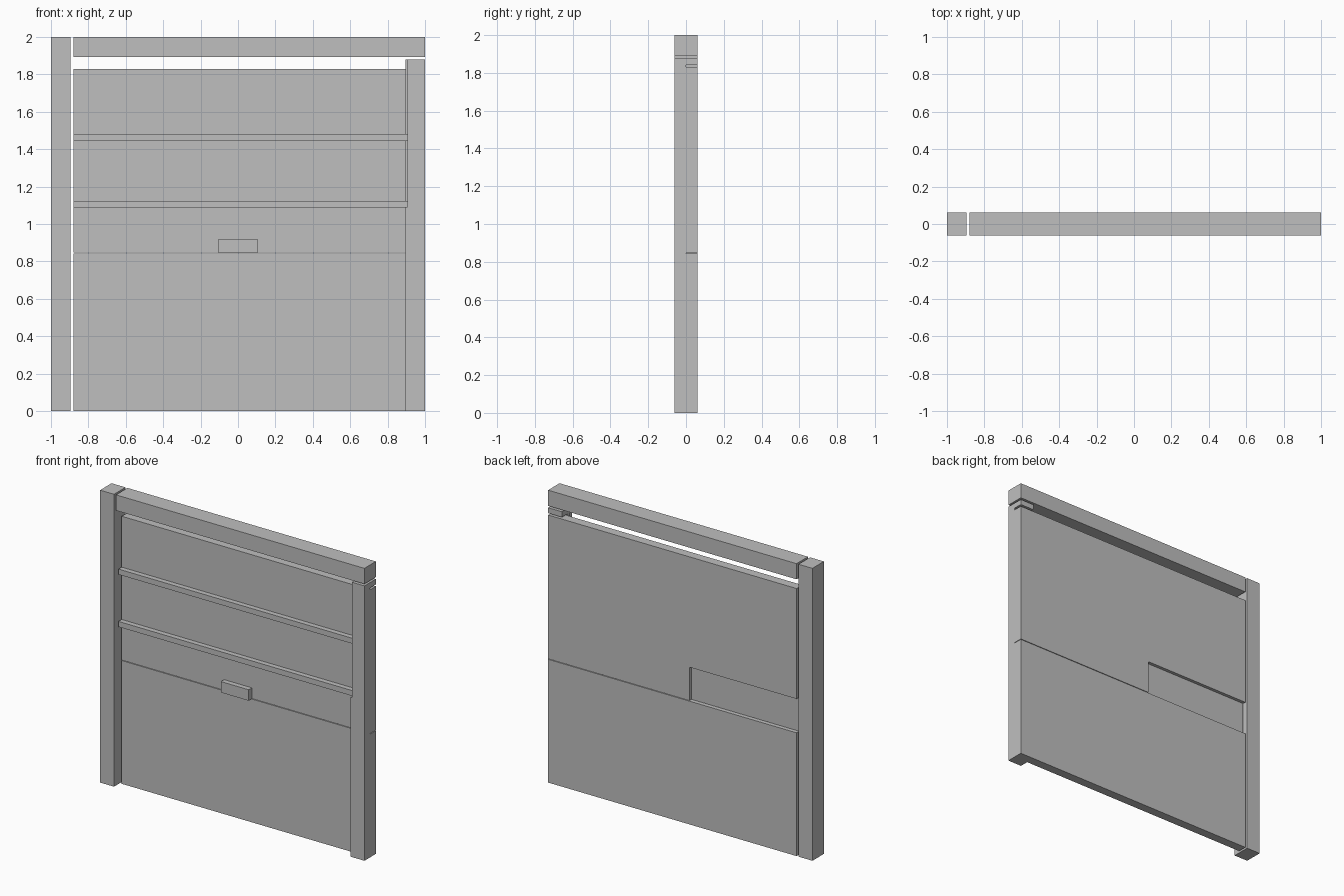
import bpy
import bmesh
from mathutils import Vector

cube = bpy.data.objects.get("Cube")
if cube:
    bpy.data.objects.remove(cube)

grey = bpy.data.materials.new("plain_grey")
grey.use_nodes = True
colour = (0.52, 0.52, 0.52, 1)
grey.diffuse_color = colour
grey.node_tree.nodes["Principled BSDF"].inputs["Base Color"].default_value = colour


def prism(name, points, axis, length):
    """Extrude a closed outline of 3D points along an axis."""
    bm = bmesh.new()
    face = bm.faces.new([bm.verts.new(p) for p in points])
    result = bmesh.ops.extrude_face_region(bm, geom=[face], use_keep_orig=True)
    moved = [v for v in result["geom"] if isinstance(v, bmesh.types.BMVert)]
    bmesh.ops.translate(bm, verts=moved, vec=Vector(axis) * length)
    bmesh.ops.recalc_face_normals(bm, faces=bm.faces)
    mesh = bpy.data.meshes.new(name)
    bm.to_mesh(mesh)
    bm.free()
    mesh.materials.append(grey)
    obj = bpy.data.objects.new(name, mesh)
    bpy.context.collection.objects.link(obj)
    return obj


def box(name, x, y, z):
    outline = [(x[0], y[0], z[0]), (x[1], y[0], z[0]),
               (x[1], y[1], z[0]), (x[0], y[1], z[0])]
    return prism(name, outline, (0, 0, 1), z[1] - z[0])


FRONT, BACK = -0.062, 0.062
LEFT_EDGE = -0.88      # shared end of beam, boards and rails
POST_IN = 0.895        # inner face of the shorter post
GAP_Z = 0.845          # seam between lower and upper boards
POST_TOP, BOARD_TOP = 1.88, 1.83

# Outer frame
box("tall_post", (-1, -0.895), (FRONT, BACK), (0, 2))
box("top_beam", (LEFT_EDGE, 1), (FRONT, BACK), (1.893, 2))

# Short post, rebated at the back for the boards, with a head above them
outline = [(FRONT, 0), (0, 0), (0, 1.843), (BACK, 1.843),
           (BACK, POST_TOP), (FRONT, POST_TOP)]
prism("short_post", [(0.905, y, z) for y, z in outline], (1, 0, 0), 0.095)
box("short_post_lower_edge", (POST_IN, 0.905), (FRONT, 0), (0, 1.09))
box("short_post_upper_edge", (POST_IN, 0.905), (-0.025, 0), (1.09, POST_TOP))
box("short_post_head_edge", (POST_IN, 0.905), (0, BACK), (1.843, POST_TOP))

# Boards behind the short post, with a shallow pocket open at one end
pocket_top, pocket_end, pocket_y = 1.075, -0.07, 0.04
box("lower_board", (LEFT_EDGE, 1), (0, BACK), (0, GAP_Z - 0.002))
outline = [(LEFT_EDGE, 0), (1, 0), (1, BACK), (pocket_end, BACK),
           (pocket_end, pocket_y), (LEFT_EDGE, pocket_y)]
prism("pocket_board", [(x, y, GAP_Z + 0.002) for x, y in outline],
      (0, 0, 1), pocket_top - GAP_Z - 0.002)
box("upper_board", (LEFT_EDGE, 1), (0, BACK), (pocket_top, BOARD_TOP))

# Horizontal rails and the block on the seam
for name, z in (("lower_rail", 1.087), ("upper_rail", 1.445)):
    box(name, (LEFT_EDGE, 0.905), (-0.035, 0), (z, z + 0.037))
box("handle_block", (-0.105, 0.105), (-0.035, 0), (GAP_Z, 0.92))
